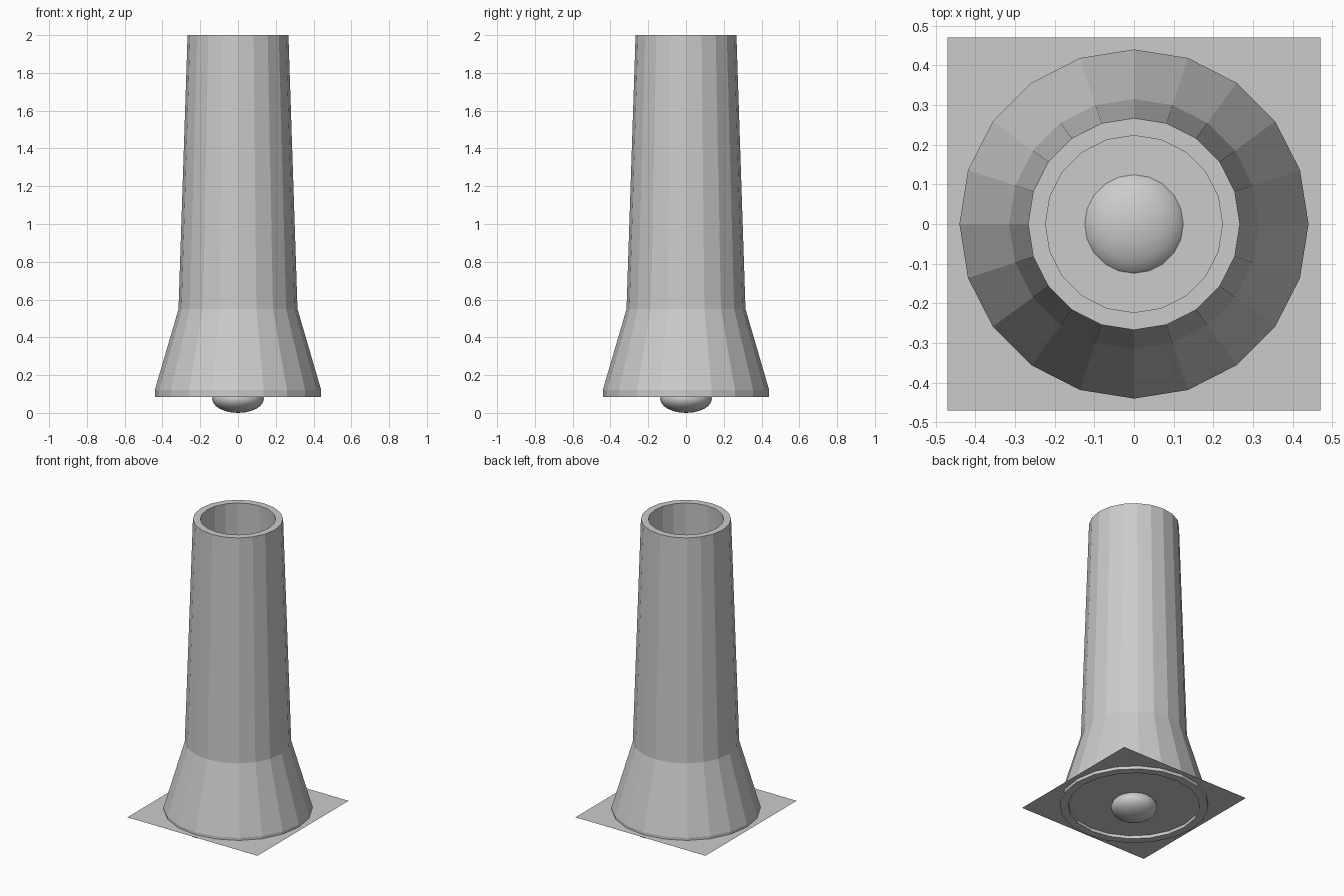
import bpy, bmesh
from math import cos, sin, pi

if "Cube" in bpy.data.objects:
    bpy.data.objects.remove(bpy.data.objects["Cube"])

SIDES = 20


def new_object(name, bm):
    mesh = bpy.data.meshes.new(name)
    bm.to_mesh(mesh)
    bm.free()
    obj = bpy.data.objects.new(name, mesh)
    bpy.context.collection.objects.link(obj)
    return obj


def lathe_closed(name, profile, sides):
    """Revolve a closed (radius, z) profile about the z axis."""
    bm = bmesh.new()
    rings = [[bm.verts.new((r * cos(2 * pi * i / sides), r * sin(2 * pi * i / sides), z))
              for i in range(sides)] for r, z in profile]
    for k, a in enumerate(rings):
        b = rings[(k + 1) % len(rings)]
        for i in range(sides):
            j = (i + 1) % sides
            bm.faces.new((a[i], a[j], b[j], b[i]))
    bmesh.ops.recalc_face_normals(bm, faces=bm.faces[:])
    return new_object(name, bm)


# hollow tapered tower: outer wall going up, inner wall coming down
outer = [(0.44, 0.085), (0.44, 0.122), (0.315, 0.55), (0.267, 2.0)]
inner = [(0.223, 2.0), (0.272, 0.545), (0.39, 0.117), (0.39, 0.085)]
lathe_closed("tower_wall", outer + inner, SIDES)

# thin square base sheet, just above the lower rim
bm = bmesh.new()
bmesh.ops.create_grid(bm, x_segments=1, y_segments=1, size=0.47)
sheet = new_object("base_sheet", bm)
sheet.location.z = 0.105

# flattened smooth knob poking through the sheet
bm = bmesh.new()
bmesh.ops.create_uvsphere(bm, u_segments=20, v_segments=12, radius=1)
bmesh.ops.scale(bm, vec=(0.137, 0.137, 0.075), verts=bm.verts[:])
bmesh.ops.translate(bm, vec=(0, 0, 0.075), verts=bm.verts[:])
for f in bm.faces:
    f.smooth = True
new_object("bottom_knob", bm)
